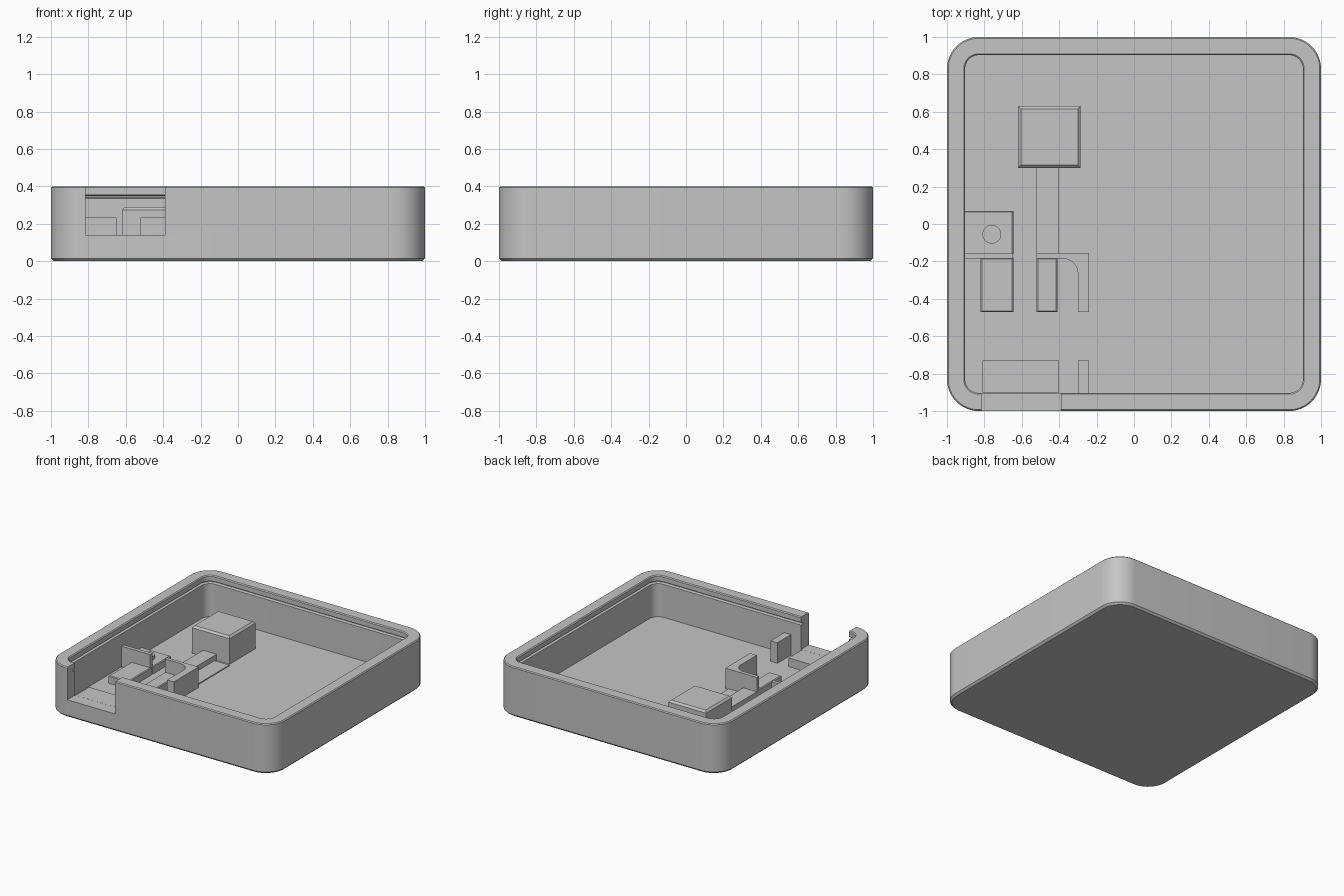
import bpy, bmesh, math

if "Cube" in bpy.data.objects:
    bpy.data.objects.remove(bpy.data.objects["Cube"])

grey = bpy.data.materials.new("plain_grey")
grey.diffuse_color = (0.56, 0.56, 0.56, 1)
grey.use_nodes = True
grey.node_tree.nodes["Principled BSDF"].inputs["Base Color"].default_value = grey.diffuse_color


def finish(bm, name, mat=True):
    bmesh.ops.recalc_face_normals(bm, faces=bm.faces[:])
    me = bpy.data.meshes.new(name)
    bm.to_mesh(me)
    bm.free()
    ob = bpy.data.objects.new(name, me)
    bpy.context.collection.objects.link(ob)
    if mat:
        me.materials.append(grey)
    return ob


def box(name, x, y, z, chamfer=0, mat=True):
    bm = bmesh.new()
    bmesh.ops.create_cube(bm, size=1)
    for v in bm.verts:
        for i, (a, b) in enumerate((x, y, z)):
            v.co[i] = b if v.co[i] > 0 else a
    if chamfer:  # soften only the top edges
        edges = [e for e in bm.edges if all(v.co.z > z[1] - 1e-4 for v in e.verts)]
        bmesh.ops.bevel(bm, geom=edges, offset=chamfer, segments=1, affect='EDGES')
    return finish(bm, name, mat)


def prism(name, outline, z0, z1):
    bm = bmesh.new()
    face = bm.faces.new([bm.verts.new((x, y, z0)) for x, y in outline])
    ext = bmesh.ops.extrude_face_region(bm, geom=[face], use_keep_orig=True)
    for v in ext["geom"]:
        if isinstance(v, bmesh.types.BMVert):
            v.co.z = z1
    return finish(bm, name)


def rounded_ring(bm, half, z, seg=12):
    r = half - 0.83
    c = half - r
    ring = []
    for q in range(4):
        sx, sy = ((1, 1), (-1, 1), (-1, -1), (1, -1))[q]
        for i in range(seg + 1):
            a = math.pi / 2 * (q + i / seg)
            ring.append(bm.verts.new((sx * c + r * math.cos(a), sy * c + r * math.sin(a), z)))
    return ring


FLOOR = 0.07
# tray shell: wall profile swept round a rounded square, with a snap groove inside
profile = [(0.985, 0), (1, 0.015), (1, 0.393), (0.993, 0.4), (0.91, 0.4), (0.903, 0.393),
           (0.903, 0.355), (0.925, 0.35), (0.925, 0.34), (0.903, 0.335), (0.903, FLOOR)]
bm = bmesh.new()
rings = [rounded_ring(bm, h, z) for h, z in profile]
for a, b in zip(rings, rings[1:]):
    n = len(a)
    for i in range(n):
        j = (i + 1) % n
        bm.faces.new((a[i], a[j], b[j], b[i]))
bm.faces.new(rings[0])
bm.faces.new(rings[-1])
tray = finish(bm, "tray_shell")

# port opening in the front wall
cutter = box("port_cutter", (-0.815, -0.39), (-1.1, -0.85), (0.14, 0.6), mat=False)
cutter.hide_render = True
cutter.hide_viewport = True
cut = tray.modifiers.new("port", 'BOOLEAN')
cut.operation = 'DIFFERENCE'
cut.solver = 'EXACT'
cut.object = cutter
bpy.context.view_layer.objects.active = tray
tray.select_set(True)
bpy.ops.object.modifier_apply(modifier="port")
bpy.ops.object.shade_smooth_by_angle(angle=math.radians(30))
tray.select_set(False)

# port shelf and small stop post against the front wall
box("port_shelf", (-0.81, -0.4), (-0.902, -0.73), (FLOOR - 0.01, 0.14))
box("stop_post", (-0.3, -0.24), (-0.91, -0.73), (FLOOR - 0.01, 0.235))

# square raised block
box("square_block", (-0.62, -0.285), (0.3, 0.63), (FLOOR - 0.01, 0.29), chamfer=0.015)

# left support: low rest, upright plate, rear pad and peg
box("left_rest", (-0.82, -0.645), (-0.47, -0.18), (FLOOR - 0.01, 0.13), chamfer=0.006)
box("left_plate", (-0.91, -0.65), (-0.185, -0.155), (FLOOR - 0.01, 0.235))
box("left_pad", (-0.91, -0.645), (-0.16, 0.07), (FLOOR - 0.01, 0.13), chamfer=0.006)
peg = [(-0.76 + 0.05 * math.cos(math.tau * i / 32), -0.055 + 0.05 * math.sin(math.tau * i / 32))
       for i in range(32)]
prism("locating_peg", peg, 0.12, 0.16)

# right support: low rails and a filleted corner bracket
box("front_rail", (-0.52, -0.41), (-0.47, -0.18), (FLOOR - 0.01, 0.13), chamfer=0.006)
box("rear_rail", (-0.52, -0.4), (-0.16, 0.3), (FLOOR - 0.01, 0.12))
box("thin_plate", (-0.4, -0.27), (-0.16, 0.275), (FLOOR - 0.01, FLOOR + 0.008))
fillet = [(-0.38 + 0.08 * math.sin(t), -0.265 + 0.08 * math.cos(t))
          for t in [math.pi / 2 * i / 8 for i in range(9)]]
prism("corner_bracket", [(-0.52, -0.185)] + fillet + [(-0.3, -0.47), (-0.24, -0.47),
      (-0.24, -0.155), (-0.52, -0.155)], FLOOR - 0.01, 0.235)
